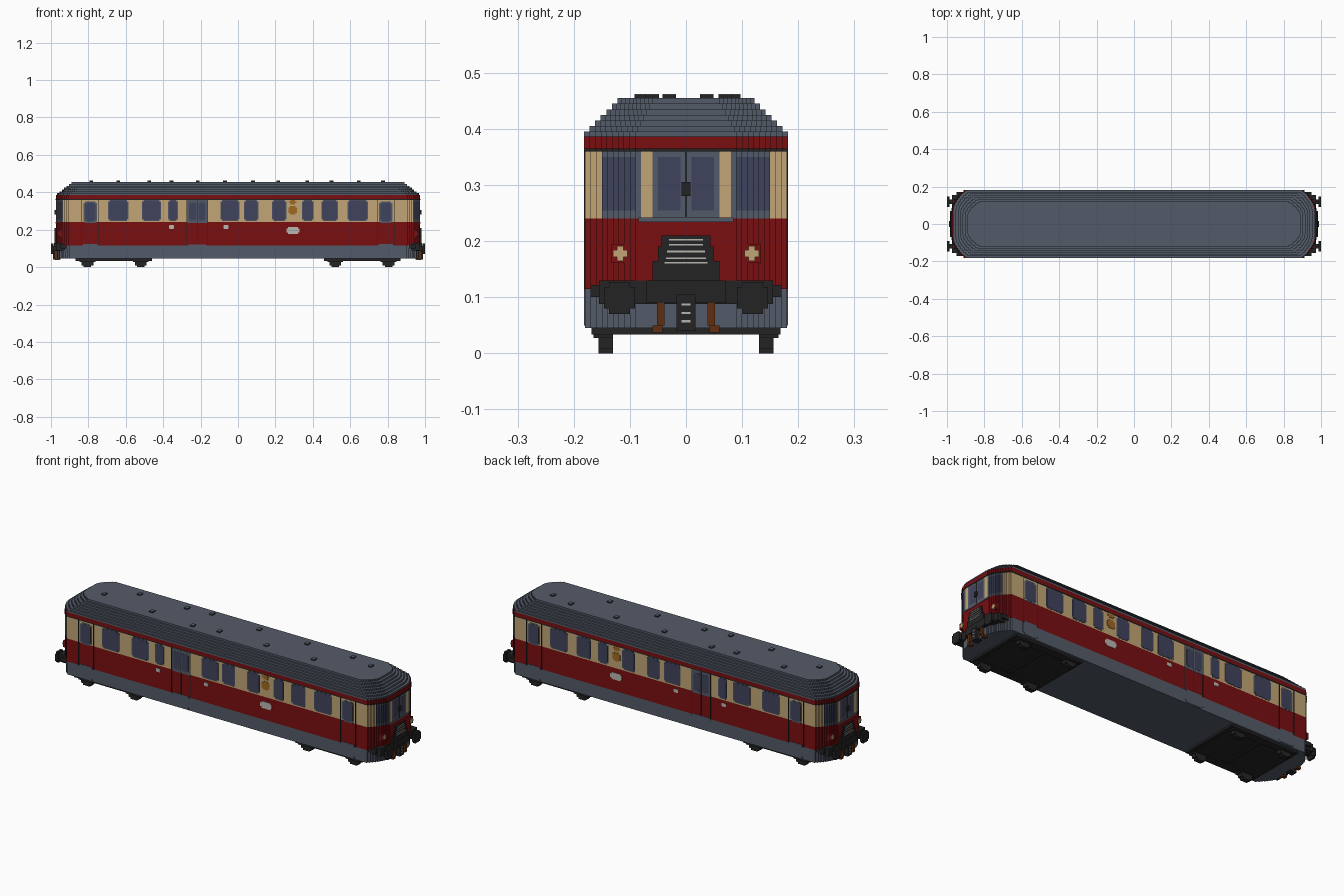
import bpy, bmesh

cube = bpy.data.objects.get("Cube")
if cube:
    bpy.data.objects.remove(cube, do_unlink=True)


def material(name, rgb):
    # Colours are given as 0-255 display values and stored linear
    lin = [((c / 255 + 0.055) / 1.055) ** 2.4 for c in rgb]
    m = bpy.data.materials.new(name)
    m.use_nodes = True
    m.diffuse_color = (*lin, 1)
    m.node_tree.nodes["Principled BSDF"].inputs["Base Color"].default_value = (*lin, 1)
    return m


grey = material("slate grey", (84, 91, 104))
red = material("dark red", (122, 14, 17))
cream = material("cream", (194, 166, 118))
glass = material("blue glass", (64, 67, 92))
black = material("charcoal", (36, 36, 36))
brown = material("rust brown", (96, 46, 16))
ochre = material("ochre", (160, 104, 36))
white = material("pale grey", (185, 183, 176))


def finish(name, bm, mats):
    bmesh.ops.recalc_face_normals(bm, faces=bm.faces)
    mesh = bpy.data.meshes.new(name)
    bm.to_mesh(mesh)
    bm.free()
    for m in mats:
        mesh.materials.append(m)
    obj = bpy.data.objects.new(name, mesh)
    bpy.context.scene.collection.objects.link(obj)
    return obj


def extrude(bm, points, depth):
    face = bm.faces.new([bm.verts.new(p) for p in points])
    out = bmesh.ops.extrude_face_region(bm, geom=[face])
    verts = [v for v in out["geom"] if isinstance(v, bmesh.types.BMVert)]
    bmesh.ops.translate(bm, verts=verts, vec=depth)


def layer(name, z0, z1, width, end, mats, rule=None):
    """Horizontal slab with stepped, rounded ends; rule picks a colour from |y|."""
    cols = 18
    quad = []
    for k in range(cols):
        t = max(0, ((k + 0.5) / cols - 0.35) / 0.65)
        x = end - 0.07 * t * t
        for y in (k, k + 1):
            p = (x, y * width / cols)
            if p not in quad:
                quad.append(p)
    half = quad + [(-x, y) for x, y in reversed(quad)]
    loop = half + [(-x, -y) for x, y in half if (x, y) not in (quad[0], half[-1])]
    bm = bmesh.new()
    extrude(bm, [(x, y, z0) for x, y in loop], (0, 0, z1 - z0))
    if rule:
        for f in bm.faces:
            f.material_index = rule(abs(f.calc_center_median().y))
    return finish(name, bm, mats)


def boxes(name, mat, items, mx=False, my=False):
    """Boxes given as x0, x1, y0, y1, z0, z1, optionally mirrored."""
    bm = bmesh.new()
    for sx in ((1, -1) if mx else (1,)):
        for sy in ((1, -1) if my else (1,)):
            for a, b, c, d, e, f in items:
                pts = [(sx * a, sy * c, e), (sx * b, sy * c, e),
                       (sx * b, sy * d, e), (sx * a, sy * d, e)]
                extrude(bm, pts, (0, 0, f - e))
    return finish(name, bm, [mat])


def side_plates(name, mat, items, cut=0.008, thick=0.002):
    """Notched-corner plates on both long sides, as x0, x1, z0, z1."""
    bm = bmesh.new()
    for s in (1, -1):
        for a, b, c, d in items:
            pts = [(a + cut, c), (b - cut, c), (b - cut, c + cut), (b, c + cut),
                   (b, d - cut), (b - cut, d - cut), (b - cut, d), (a + cut, d),
                   (a + cut, d - cut), (a, d - cut), (a, c + cut), (a + cut, c + cut)]
            extrude(bm, [(x, s * 0.179, z) for x, z in pts], (0, s * (thick + 0.001), 0))
    return finish(name, bm, [mat])


# Body bands
W, E = 0.18, 0.972


def sill_rule(y):
    return 1 if 0.06 < y < 0.08 or y > 0.15 else 0


def window_rule(y):
    if sill_rule(y):
        return 1
    return 2 if 0.01 < y < 0.05 or 0.09 < y < 0.15 else 0


shell = [grey, cream, glass]
layer("skirt", 0.045, 0.115, W, E - 0.005, [grey])
layer("lower_body", 0.115, 0.24, W, E, [red])
layer("window_sill_band", 0.24, 0.255, W, E, shell, sill_rule)
layer("window_band", 0.255, 0.35, W, E, shell, window_rule)
layer("window_head_band", 0.35, 0.36, W, E, shell, sill_rule)
layer("rain_strip", 0.36, 0.365, W + 0.002, E + 0.003, [black])
layer("upper_stripe", 0.365, 0.386, W + 0.002, E, [red])

# Stepped roof and its vents
for i in range(7):
    z = 0.385 + i * 0.01
    layer("roof_step", z, z + 0.01, 0.182 - 0.01 * i, 0.968 - 0.013 * i, [grey])
vents = [(-.64, .07), (-.355, .07), (-.215, .085), (.08, .07), (.37, .07), (.645, .07),
         (.775, .037), (-.785, -.03), (-.475, -.06), (-.215, -.08), (-.07, -.06),
         (.215, -.06), (.5, -.06)]
for name, mat, z0, z1 in (("roof_vents", black, .45, .46), ("vent_caps", grey, .46, .462)):
    boxes(name, mat, [(x - .01, x + .01, y - .012, y + .012, z0, z1) for x, y in vents])

# Side windows
spans = [(-.69, -.59), (-.51, -.415), (-.37, -.325), (-.09, .003), (.035, .105),
         (.185, .255), (.345, .4), (.45, .53), (.59, .69)]
side_plates("window_frames", grey, [(a - .004, b + .004, .246, .359) for a, b in spans], thick=.001)
side_plates("side_windows", glass, [(a, b, .25, .355) for a, b in spans])

# End doors and the double door on each side
ends = [s * .79 for s in (1, -1)]
side_plates("end_door_frames", grey, [(x - .036, x + .036, .236, .352) for x in ends], thick=.001)
side_plates("end_door_windows", glass, [(x - .029, x + .029, .243, .346) for x in ends])
side_plates("double_door_frame", grey, [(-.272, -.163, .235, .36)], cut=.003, thick=.001)
side_plates("double_door_windows", glass, [(-.262, -.223, .25, .345), (-.212, -.173, .25, .345)], cut=.005)
side_plates("door_steps", grey, [(x - .048, x + .048, .05, .123) for x in ends]
            + [(-.275, -.16, .05, .12)], cut=.01)
seams = [x + s * .045 for x in ends for s in (1, -1)] + [-.274, -.2175, -.161]
side_plates("door_seams", black, [(x - .0015, x + .0015, .115, .36) for x in seams], cut=.0005, thick=.0015)

# Side plaques and decoration
side_plates("side_plaque", white, [(.26, .33, .177, .214)])
side_plates("small_plaques", white, [(x - .013, x + .013, .205, .224) for x in (-.355, -.065)], cut=.002)
side_plates("ochre_ornament", ochre, [(.27, .316, .28, .326), (.272, .314, .336, .36)])

# Front and rear ends
boxes("centre_door_seam", black, [(.95, .974, -.0015, .0015, .24, .36)], mx=True)
boxes("door_handle", black, [(.95, .98, -.008, .008, .28, .305)], mx=True)
boxes("end_sill", grey, [(.95, .975, -.085, .085, .234, .242)], mx=True)
boxes("end_panel", black, [(.95, .98, -.044, .044, .19, .21), (.95, .98, -.05, .05, .165, .19),
                           (.95, .98, -.06, .06, .125, .165)], mx=True)
boxes("panel_slats", white, [(.97, .982, -.03 - w, .03 + w, z, z + .003) for z, w in
                             ((.16, .008), (.168, .006), (.18, .004), (.192, 0), (.201, 0))], mx=True)
boxes("lamp_housings", red, [(.93, .962, .1, .134, .161, .195)], mx=True, my=True)
boxes("lamps", cream, [(.95, .966, .104, .13, .172, .184), (.95, .966, .111, .123, .165, .191)],
      mx=True, my=True)
boxes("buffer_beam", black, [(.92, .984, -.07, .07, .09, .13), (.92, .972, -.155, .155, .088, .13),
                             (.9, .95, -.17, .17, .1, .122)], mx=True)
boxes("buffers", black, [(.95, .99, .106, .13, .085, .112), (.986, 1, .1, .137, .07, .127),
                         (.986, 1, .091, .146, .08, .118)], mx=True, my=True)
boxes("coupler", black, [(.95, .988, -.017, .017, .04, .105)], mx=True)
boxes("coupler_links", white, [(.98, .99, -.008, .008, z, z + .004) for z in (.055, .07, .085)], mx=True)
boxes("brake_hoses", brown, [(.955, .982, .038, .052, .05, .09), (.955, .978, .042, .06, .037, .05)],
      mx=True, my=True)

# Bogies and wheels
boxes("bogie_plate", black, [(.46, .87, -.15, .15, .04, .047)], mx=True)
boxes("bogie_frame", black, [(.46, .87, .125, .168, .034, .047), (.46, .48, 0, .13, .034, .045),
                             (.85, .87, 0, .13, .034, .045), (.65, .68, 0, .13, .036, .045)],
      mx=True, my=True)
wheels = []
for x in (.52, .805):
    wheels += [(x - .02, x + .02, .13, .156, 0, .01), (x - .032, x + .032, .13, .156, .009, .045),
               (x - .042, x + .042, .13, .165, .027, .045)]
boxes("wheels", black, wheels, mx=True, my=True)
